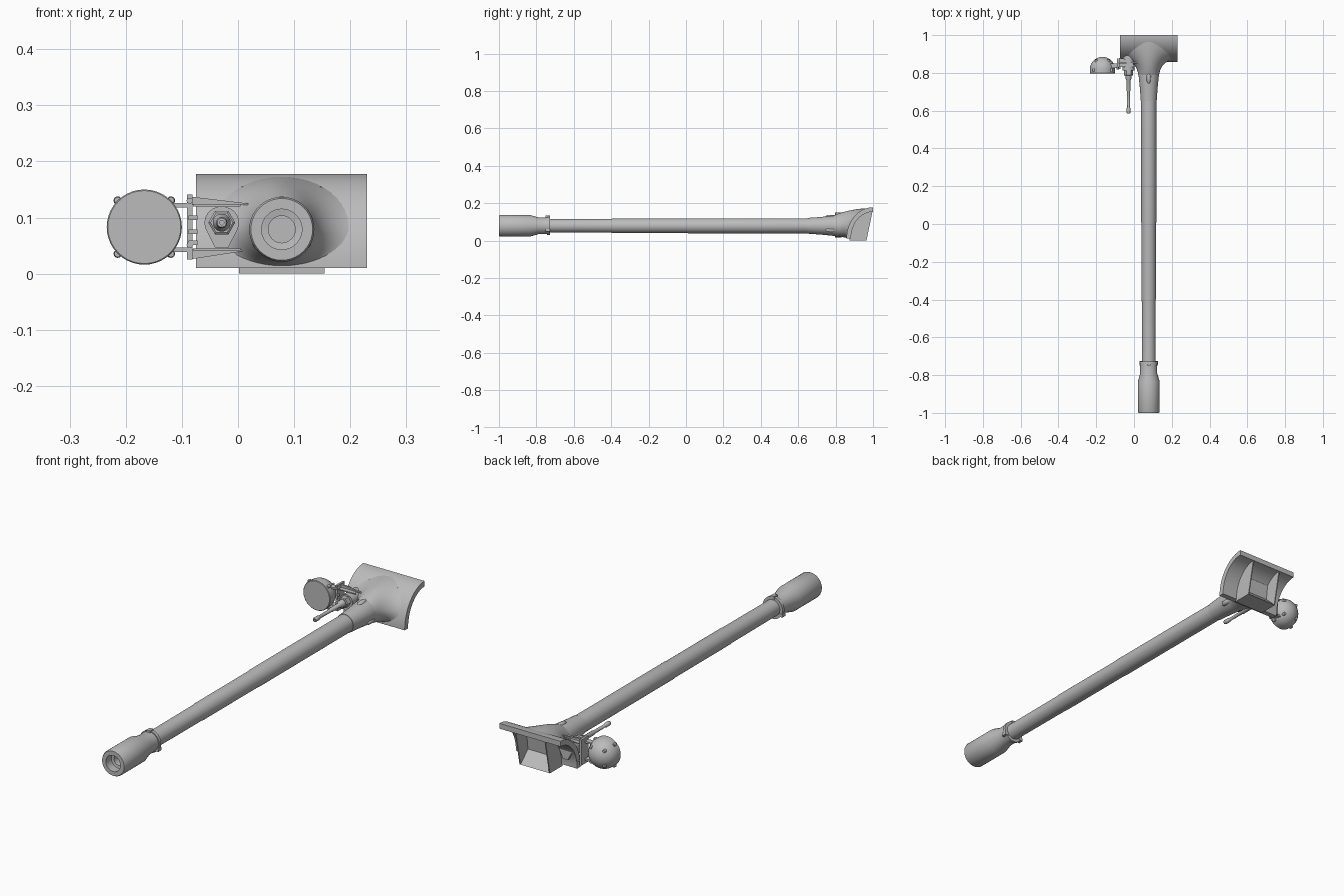
import bpy, bmesh, math
from mathutils import Vector

if "Cube" in bpy.data.objects:
    bpy.data.objects.remove(bpy.data.objects["Cube"])

CX, CZ = 0.078, 0.079          # gun axis
steel = bpy.data.materials.new("steel_grey")
steel.diffuse_color = (0.5, 0.5, 0.5, 1)
steel.use_nodes = True
steel.node_tree.nodes["Principled BSDF"].inputs["Base Color"].default_value = steel.diffuse_color


def finish(name, verts, faces, smooth=True):
    me = bpy.data.meshes.new(name)
    me.from_pydata([tuple(v) for v in verts], [], faces)
    bm = bmesh.new()
    bm.from_mesh(me)
    bmesh.ops.recalc_face_normals(bm, faces=bm.faces)
    bm.to_mesh(me)
    bm.free()
    me.materials.append(steel)
    ob = bpy.data.objects.new(name, me)
    bpy.context.collection.objects.link(ob)
    if smooth:
        bpy.ops.object.select_all(action='DESELECT')
        ob.select_set(True)
        bpy.context.view_layer.objects.active = ob
        bpy.ops.object.shade_smooth_by_angle(angle=math.radians(35))
    return ob


def lathe(name, profile, cx=CX, cz=CZ, n=40):
    """Revolve (radius, y) points about a y-parallel axis, capping both ends."""
    verts, faces = [], []
    for r, y in profile:
        for i in range(n):
            a = 2 * math.pi * i / n
            verts.append((cx + r * math.cos(a), y, cz + r * math.sin(a)))
    for k in range(len(profile) - 1):
        for i in range(n):
            j = (i + 1) % n
            faces.append((k * n + i, k * n + j, (k + 1) * n + j, (k + 1) * n + i))
    faces.append(tuple(range(n)))
    faces.append(tuple(range((len(profile) - 1) * n, len(profile) * n)))
    return finish(name, verts, faces)


def prism(name, pts, axis, lo, hi, smooth=True):
    """Extrude a 2D outline along an axis; the outline uses the other two axes."""
    n = len(pts)
    verts = []
    for t in (lo, hi):
        for p, q in pts:
            verts.append({'x': (t, p, q), 'y': (p, t, q), 'z': (p, q, t)}[axis])
    faces = [tuple(range(n)), tuple(range(n, 2 * n))]
    faces += [(i, (i + 1) % n, n + (i + 1) % n, n + i) for i in range(n)]
    return finish(name, verts, faces, smooth)


def box(name, x0, x1, y0, y1, z0, z1):
    return prism(name, [(x0, y0), (x1, y0), (x1, y1), (x0, y1)], 'z', z0, z1, False)


# Barrel with muzzle brake and open bore
lathe("barrel", [(0.024, -0.80), (0.024, -0.96), (0.036, -0.962), (0.036, -1.0),
                 (0.055, -1.0), (0.058, -0.994), (0.058, -0.835), (0.045, -0.79),
                 (0.045, -0.742), (0.036, -0.738), (0.037, -0.4), (0.0385, -0.39),
                 (0.0385, 0.0), (0.040, 0.01), (0.040, 0.66), (0.040, 0.86)])
lathe("muzzle_collar", [(0.036, -0.742), (0.049, -0.742), (0.049, -0.728), (0.036, -0.728)])
for i, a in enumerate((90, 210, 330)):
    a = math.radians(a)
    x, z = CX + 0.047 * math.cos(a), CZ + 0.047 * math.sin(a)
    box(f"collar_lug_{i}", x - 0.009, x + 0.009, -0.75, -0.726, z - 0.007, z + 0.007)

# Sleeve at the barrel root, with bosses
lathe("root_sleeve", [(0.038, 0.65), (0.042, 0.65), (0.047, 0.72), (0.054, 0.79), (0.054, 0.84)])
for i, a in enumerate((90, 210, 330)):
    a = math.radians(a)
    lathe(f"sleeve_boss_{i}", [(0.004, 0.745), (0.011, 0.755), (0.012, 0.785), (0.008, 0.80)],
          CX + 0.047 * math.cos(a), CZ + 0.047 * math.sin(a), 14)

# Curved mantlet shell: quarter-round section
X0, X1, ZB = -0.075, 0.23, 0.010
RY, RZ, TH = 0.142, 0.168, 0.024
arc = [math.pi / 2 * i / 20 for i in range(21)]
outer = [(1 - RY * math.cos(a), ZB + RZ * math.sin(a)) for a in arc]
inner = [(1 - (RY - TH) * math.cos(a), ZB + (RZ - TH) * math.sin(a)) for a in reversed(arc)]
prism("mantlet_shell", outer + inner, 'x', X0, X1)


def shell_y(z):
    s = min(1.0, max(0.0, (z - ZB) / RZ))
    return 1 - RY * math.sqrt(1 - s * s)


# Flared neck blending the sleeve into the shell
N, M = 48, 12
verts, faces = [], []
for k in range(M + 1):
    t = k / M
    for i in range(N):
        a = 2 * math.pi * i / N
        c, s = math.cos(a), math.sin(a)
        up = max(s, 0)
        z2 = CZ + s * (0.094 if s > 0 else 0.066)
        p0 = Vector((CX + 0.055 * c, 0.79, CZ + 0.055 * s))
        p1 = Vector((CX + 0.064 * c, 0.855 + 0.01 * up, CZ + s * (0.062 + 0.026 * up)))
        p2 = Vector((CX + 0.128 * c, shell_y(z2) + 0.003, z2))
        verts.append(p0 * (1 - t) ** 2 + p1 * (2 * t * (1 - t)) + p2 * t * t)
for k in range(M):
    for i in range(N):
        j = (i + 1) % N
        faces.append((k * N + i, k * N + j, (k + 1) * N + j, (k + 1) * N + i))
finish("mantlet_neck", verts, faces)

# Open-backed breech housing behind the shell
BX0, BX1 = 0.002, 0.154
side = [(0.875, 0.0), (0.965, 0.0), (0.997, 0.155), (0.96, 0.155), (0.90, 0.11), (0.875, 0.05)]
for nm, x in (("left", BX0), ("right", BX1 - 0.005)):
    prism(f"housing_wall_{nm}", side, 'x', x, x + 0.005, False)
core = [(0.875, 0.0), (0.965, 0.0), (0.912, 0.05), (0.925, 0.155), (0.90, 0.11), (0.875, 0.05)]
prism("housing_floor", core, 'x', BX0 + 0.004, BX1 - 0.004, False)

# Secondary gun: pear-shaped mount, nut and thin barrel
GX, GZ = -0.029, 0.091
pear = [(GX + 0.031 * math.cos(math.radians(a)), GZ + 0.029 * math.sin(math.radians(a)))
        for a in range(-20, 201, 20)]
pear += [(GX - 0.012, 0.047), (GX + 0.012, 0.047)]
prism("small_gun_mount", pear, 'y', 0.812, 0.90)
lathe("small_gun_nut", [(0.02, 0.785), (0.024, 0.788), (0.024, 0.815)], GX, GZ, 6)
lathe("small_gun_barrel", [(0.004, 0.60), (0.004, 0.585), (0.008, 0.585), (0.010, 0.59),
                           (0.010, 0.612), (0.007, 0.618), (0.008, 0.70), (0.010, 0.705),
                           (0.010, 0.76), (0.016, 0.77), (0.016, 0.80)], GX, GZ, 18)

# Searchlight: flat lens, domed back
LX, LZ, LR = -0.167, 0.083, 0.067
dome = [(LR - 0.002, 0.797), (LR, 0.799), (LR, 0.818)]
dome += [(LR * math.cos(a), 0.818 + LR * math.sin(a)) for a in (math.pi / 2 * i / 11 for i in range(1, 11))]
dome.append((0.002, 0.885))
lathe("searchlight", dome, LX, LZ)
for i, a in enumerate((45, 135, 225, 315)):
    a = math.radians(a)
    for nm, r, y in (("rim", 0.067, 0.815), ("back", 0.047, 0.863)):
        lathe(f"light_{nm}_knob_{i}", [(0.006, y - 0.007), (0.0075, y), (0.006, y + 0.008)],
              LX + r * math.cos(a), LZ + r * math.sin(a), 12)

# Searchlight bracket: upright plate, yoke arms and tapered mantlet arms
box("bracket_plate", -0.091, -0.081, 0.825, 0.875, 0.025, 0.141)
for nm, z, tip, edge in (("upper", 0.122, 0.025, 0.137), ("lower", 0.043, 0.012, 0.026)):
    box(f"yoke_arm_{nm}", -0.125, -0.088, 0.825, 0.85, z - 0.004, z + 0.004)
    prism(f"mantlet_arm_{nm}", [(-0.082, z), (tip, z), (tip, z + (edge - z) * 0.15), (-0.082, edge)],
          'y', 0.850, 0.858, False)
    fan = [(-0.08 + 0.09 * math.cos(math.radians(a)), 0.81 + 0.068 * math.sin(math.radians(a)))
           for a in range(0, 91, 10)]
    prism(f"bracket_web_{nm}", [(-0.08, 0.83), (-0.03, 0.83)] + fan[2:], 'z', z - 0.002, z + 0.002)
    lathe(f"bracket_bolt_{nm}", [(0.006, 0.818), (0.006, 0.83)], -0.086, z + 0.008, 6)
for i, z in enumerate((0.055, 0.075, 0.10)):
    box(f"bracket_clip_{i}", -0.088, -0.072, 0.82, 0.83, z - 0.004, z + 0.004)
